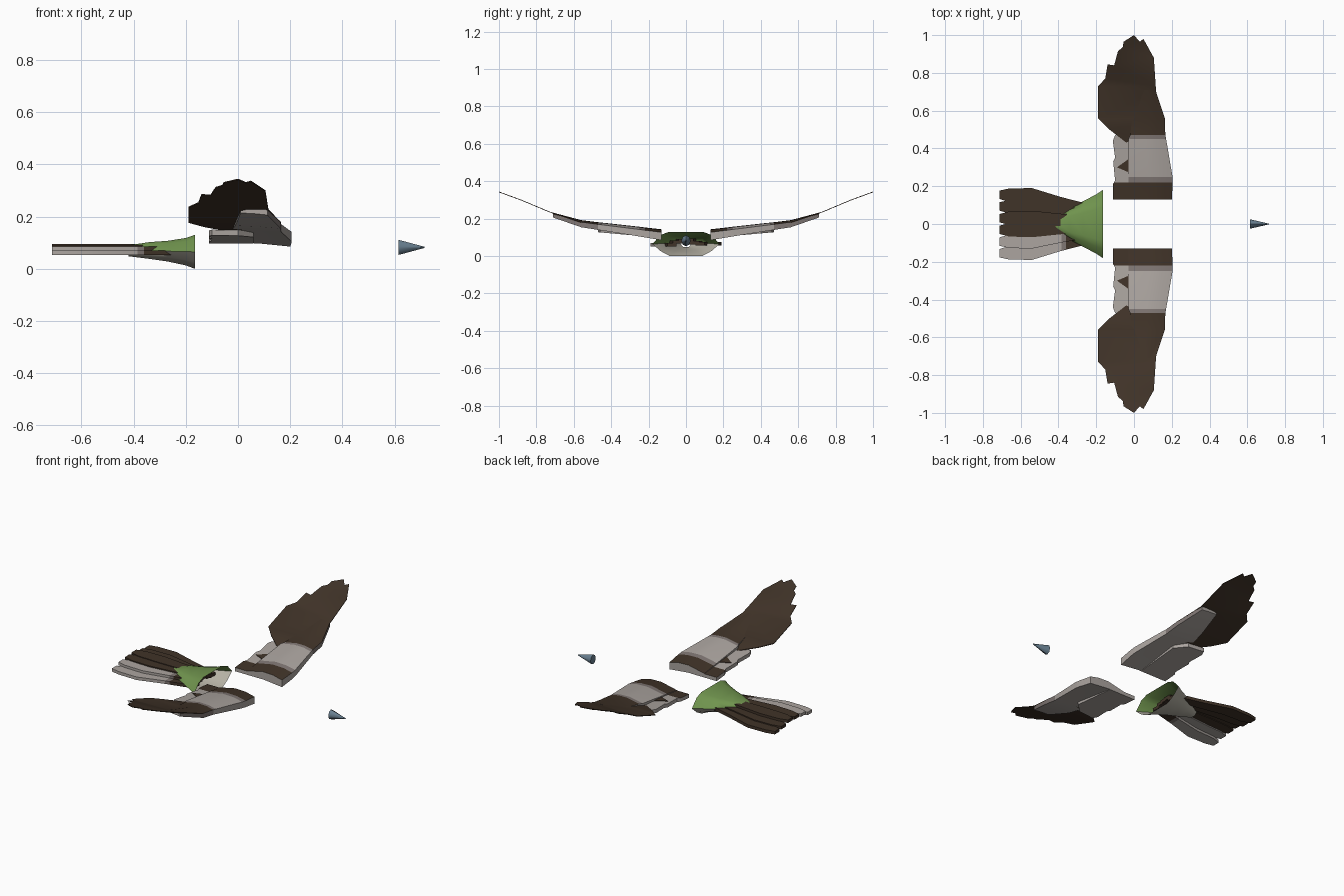
import bpy, bmesh, math
from mathutils import Vector

cube = bpy.data.objects.get("Cube")
if cube:
    bpy.data.objects.remove(cube, do_unlink=True)


def material(name, r, g, b):
    lin = [(c / 255 / 12.92) if c < 11 else ((c / 255 + 0.055) / 1.055) ** 2.4 for c in (r, g, b)]
    m = bpy.data.materials.new(name)
    m.use_nodes = True
    m.diffuse_color = (*lin, 1)
    m.node_tree.nodes["Principled BSDF"].inputs["Base Color"].default_value = (*lin, 1)
    return m


BROWN, GREY, PALE, GREEN, CREAM, SLATE = range(6)
MATS = [material("dark brown", 64, 51, 40), material("mid grey", 128, 119, 116),
        material("pale grey", 172, 165, 160), material("moss green", 112, 148, 78),
        material("underside cream", 182, 178, 165), material("slate blue", 105, 128, 145)]


def finish(bm, name, rule, angle=35, mirror=False, fix=True):
    """Turn a bmesh into an object; rule(centre, normal) picks each face's colour."""
    if fix:
        bmesh.ops.recalc_face_normals(bm, faces=bm.faces)
    bm.normal_update()
    for f in bm.faces:
        f.material_index = rule(f.calc_center_median(), f.normal)
        f.smooth = True
    me = bpy.data.meshes.new(name)
    bm.to_mesh(me)
    bm.free()
    for m in MATS:
        me.materials.append(m)
    me.set_sharp_from_angle(angle=math.radians(angle))
    ob = bpy.data.objects.new(name, me)
    bpy.context.scene.collection.objects.link(ob)
    if mirror:
        ob.modifiers.new("Mirror", "MIRROR").use_axis = (False, True, False)
    return ob


def loft(rings, caps=True):
    bm = bmesh.new()
    vs = [[bm.verts.new(p) for p in ring] for ring in rings]
    n = len(vs[0])
    for a, b in zip(vs, vs[1:]):
        for i in range(n):
            j = (i + 1) % n
            bm.faces.new((a[i], a[j], b[j], b[i]))
    if caps:
        bm.faces.new(vs[0])
        bm.faces.new(vs[-1])
    return bm


def lerp_table(table, t):
    for (a, za), (b, zb) in zip(table, table[1:]):
        if t <= b:
            break
    return za + (zb - za) * (t - a) / (b - a)


def slab(outline, cuts, height, thick):
    """Flat outline cut across y, bent to height(x, y) and thickened downwards."""
    bm = bmesh.new()
    bm.faces.new([bm.verts.new((x, y, 0)) for x, y in outline])
    for y in cuts:
        bmesh.ops.bisect_plane(bm, geom=bm.verts[:] + bm.edges[:] + bm.faces[:],
                               plane_co=(0, y, 0), plane_no=(0, 1, 0))
    bmesh.ops.triangulate(bm, faces=bm.faces[:])
    ext = bmesh.ops.extrude_face_region(bm, geom=bm.faces[:], use_keep_orig=True)["geom"]
    low = {v for v in ext if isinstance(v, bmesh.types.BMVert)}
    for v in bm.verts:
        v.co.z = height(v.co.x, v.co.y) - (thick if v in low else 0)
    return bm


# Wing bands run along the span
def band(y):
    if y < 0.22 or y > 0.47:
        return BROWN
    return GREY if y < 0.25 or y > 0.45 else PALE


def arm_colour(c, n):
    if n.z > 0.3:
        return band(c.y)
    if n.x > 0.6 and c.y > 0.47:
        return GREY
    return PALE


# Wing arm: thick aerofoil sections (y, leading x, trailing x, bottom z, top z)
ARM = [(0.13, 0.2, -0.03, 0.085, 0.143), (0.22, 0.205, -0.03, 0.1, 0.153),
       (0.25, 0.204, -0.03, 0.105, 0.157), (0.45, 0.17, -0.03, 0.137, 0.179),
       (0.47, 0.166, -0.02, 0.14, 0.181), (0.56, 0.163, -0.01, 0.154, 0.192),
       (0.71, 0.113, 0.01, 0.206, 0.232)]
FOIL = [(0, 0.62), (0.45, 1), (0.75, 0.96), (1, 0.72), (1, 0), (0.5, 0.2), (0, 0.3)]
finish(loft([[(t + (l - t) * u, y, b + (h - b) * w) for u, w in FOIL] for y, l, t, b, h in ARM]),
       "wing_arms", arm_colour, mirror=True)

# Inner trailing feathers
TRAIL = [(0.06, 0.13), (0.06, 0.4), (0, 0.46), (-0.1, 0.47), (-0.112, 0.44), (-0.1, 0.35),
         (-0.11, 0.33), (-0.1, 0.23), (-0.112, 0.21), (-0.112, 0.13)]


def trail_z(x, y):
    return 0.119 + (y - 0.13) * 0.09


finish(slab(TRAIL, (0.22, 0.25, 0.45), trail_z, 0.022), "inner_wing_feathers",
       lambda c, n: PALE if n.z < 0.3 or c.y > 0.22 else BROWN, mirror=True)
finish(slab([(-0.02, 0.27), (-0.02, 0.35), (-0.09, 0.3)], (), lambda x, y: trail_z(x, y) + 0.003, 0.005),
       "inner_wing_patches", lambda c, n: BROWN, mirror=True)

# Outer flight feathers: one thin upswept fan with stepped tips
FAN = [(0.1, 0.45), (0.163, 0.48), (0.163, 0.56), (0.117, 0.7), (0.105, 0.88), (0.05, 0.98), (0.03, 0.965),
       (0, 1), (-0.055, 0.965), (-0.06, 0.935), (-0.085, 0.915), (-0.105, 0.84), (-0.14, 0.845),
       (-0.152, 0.77), (-0.19, 0.73), (-0.19, 0.56), (-0.13, 0.5), (-0.04, 0.43), (0, 0.46)]
RISE = [(0.4, 0.14), (0.46, 0.153), (0.56, 0.18), (0.73, 0.238), (0.88, 0.301), (1, 0.345)]
finish(slab(FAN, (0.56, 0.73, 0.88), lambda x, y: lerp_table(RISE, y), 0.004),
       "outer_wing_feathers", lambda c, n: BROWN, mirror=True)

# Rump: open shell, wide at the front, tapering into the tail
HALF = [(0.5, 1), (0.75, 0.87), (1, 0.5), (0.75, 0.2), (0.48, 0)]
PROFILE = HALF + [(-u, w) for u, w in reversed(HALF)]
RUMP = [(-0.165, 0.18, 0, 0.13), (-0.2, 0.157, 0.013, 0.118), (-0.27, 0.12, 0.028, 0.107),
        (-0.34, 0.085, 0.038, 0.102), (-0.42, 0.03, 0.048, 0.09)]
finish(loft([[(x, w * u, lo + (hi - lo) * v) for u, v in PROFILE] for x, w, lo, hi in RUMP], caps=False),
       "rump", lambda c, n: GREEN if n.z > 0 else CREAM, angle=80)


# Tail: overlapping feathers fanned out from the rump
def feather(name, spread, z, pale):
    root, mid, tip = spread * 0.075, spread * 0.15, spread * 0.152
    bm = bmesh.new()
    stations = [(-0.22, root, 0.025), (-0.36, root * 1.4, 0.031), (-0.385, root * 1.47, 0.032),
                (-0.54, mid, 0.04), (-0.66, tip, 0.036), (-0.712, tip * 1.02, 0.022)]
    bm.free()
    rings = [[(x, y - w, z), (x, y + w, z), (x, y + w, z + 0.018), (x, y - w, z + 0.018)]
             for x, y, w in stations]

    def colour(c, n):
        if not pale or c.x > -0.36:
            return BROWN
        return GREY if c.x > -0.385 else PALE

    finish(loft(rings), name, colour)


for i in range(6):
    s = (i - 2.5) / 2.5
    feather("tail_feather_%d" % (i + 1), s, 0.078 - 0.026 * abs(s) + 0.004 * (i % 2), i < 2)

# Beak: small faceted cone with a blunt back
bm = bmesh.new()
bmesh.ops.create_cone(bm, cap_ends=True, segments=8, radius1=0.029, radius2=0.002, depth=0.1)
for v in bm.verts:
    x = 0.665 + v.co.z
    v.co = Vector((x, v.co.y * 0.85, 0.082 + v.co.x))
finish(bm, "beak", lambda c, n: SLATE, angle=50)
